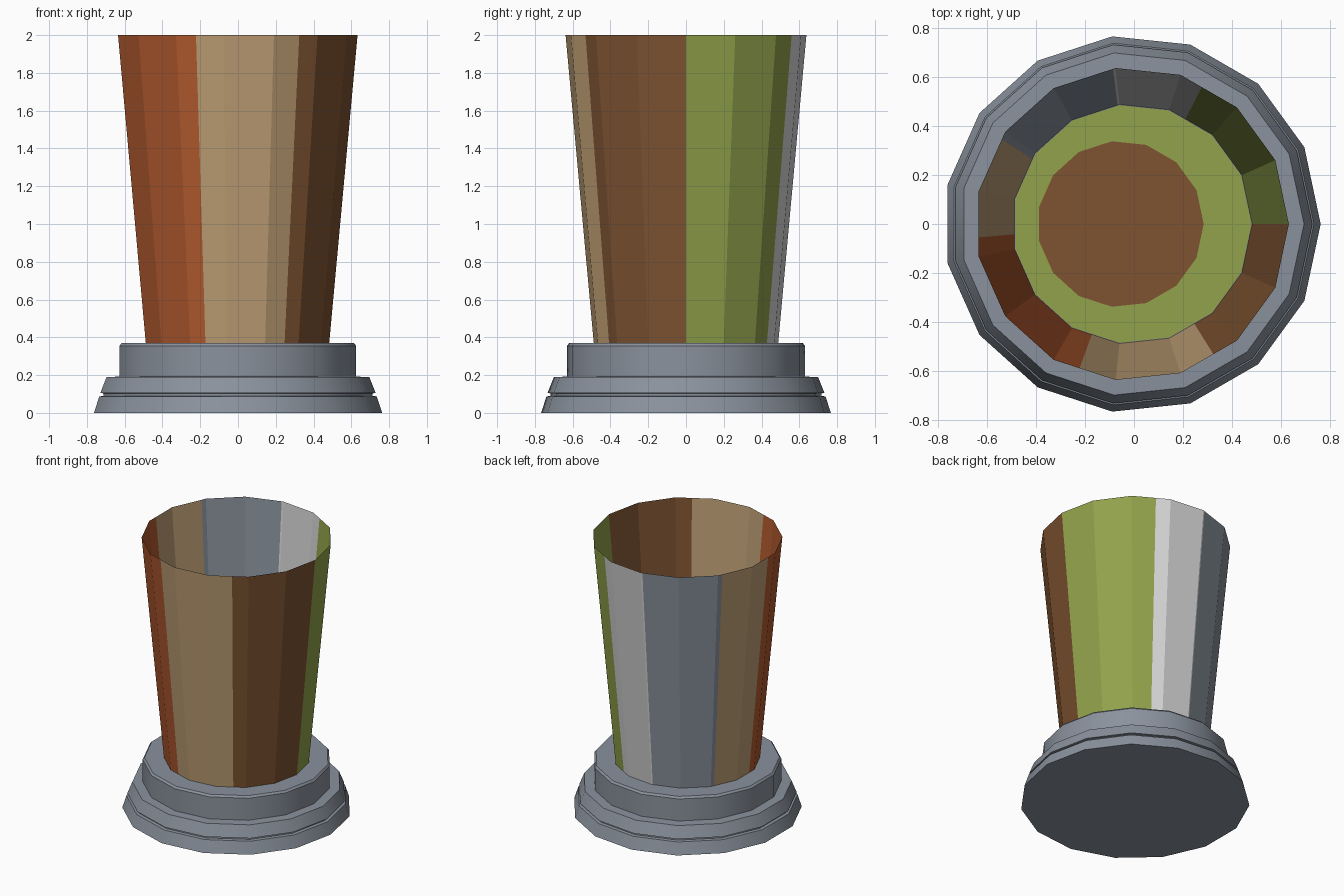
import bpy, bmesh, math

if "Cube" in bpy.data.objects:
    bpy.data.objects.remove(bpy.data.objects["Cube"])

SIDES = 15
STEP = 360 / SIDES
CX = -0.008  # axis offset that centres the odd-sided shape


def material(name, hexcode):
    m = bpy.data.materials.new(name)
    rgb = [int(hexcode[i:i + 2], 16) / 255 for i in (0, 2, 4)]
    lin = [c / 12.92 if c <= 0.04045 else ((c + 0.055) / 1.055) ** 2.4 for c in rgb]
    m.diffuse_color = (*lin, 1)
    m.use_nodes = True
    m.node_tree.nodes["Principled BSDF"].inputs["Base Color"].default_value = m.diffuse_color
    return m


SLATE = material("slate_grey", "8A929D")
GREEN = material("olive_green", "92A24B")
BROWN = material("brown", "7E5331")
TAN = material("tan", "BD9E74")
ORANGE = material("rust_orange", "B0592E")
SILVER = material("light_grey", "D6D6D6")


def ring(bm, r, z, angles, cx=CX):
    """Ring of points lying on the sides of a 15-gon."""
    verts = []
    for a in angles:
        off = math.radians(a % STEP - STEP / 2)
        d = r * math.cos(math.radians(STEP / 2)) / math.cos(off)
        t = math.radians(a)
        verts.append(bm.verts.new((cx + d * math.cos(t), d * math.sin(t), z)))
    return verts


def bridge(bm, low, high):
    n = len(low)
    return [bm.faces.new((low[i], low[(i + 1) % n], high[(i + 1) % n], high[i]))
            for i in range(n)]


def finish(bm, name, mats):
    me = bpy.data.meshes.new(name)
    bm.to_mesh(me)
    bm.free()
    for m in mats:
        me.materials.append(m)
    ob = bpy.data.objects.new(name, me)
    bpy.context.collection.objects.link(ob)
    return ob


corners = [i * STEP for i in range(SIDES)]

# Stepped base with a narrow groove
profile = [(0.771, 0), (0.743, 0.087), (0.72, 0.09), (0.72, 0.103), (0.737, 0.106),
           (0.703, 0.19), (0.634, 0.192), (0.634, 0.355), (0.622, 0.369), (0.484, 0.369)]
bm = bmesh.new()
rings = [ring(bm, r, z, corners) for r, z in profile]
for a, b in zip(rings, rings[1:]):
    bridge(bm, a, b)
bm.faces.new(list(reversed(rings[0])))
base = finish(bm, "base", [SLATE])
bpy.context.view_layer.objects.active = base
base.select_set(True)
bpy.ops.object.shade_smooth_by_angle(angle=math.radians(28))

# Open flared cup, coloured in panels: (end angle, material index)
panels = [(63, 0), (97, 1), (147, 2), (185, 3), (250, 4), (302, 3), (360, 5)]
bm = bmesh.new()
angles = sorted(set(corners + [float(end) for end, _ in panels[:-1]]))
faces = bridge(bm, ring(bm, 0.490, 0.36, angles), ring(bm, 0.641, 2.0, angles))
for i, f in enumerate(faces):
    f.material_index = next(m for end, m in panels if angles[i] < end)
finish(bm, "cup_wall", [GREEN, SILVER, SLATE, TAN, ORANGE, BROWN])

# Cup floor with an inset round patch
bm = bmesh.new()
outer = ring(bm, 0.488, 0.371, corners)
inner = ring(bm, 0.340, 0.371, corners, cx=-0.055)
bridge(bm, outer, inner)
bm.faces.new(inner).material_index = 1
finish(bm, "cup_floor", [GREEN, BROWN])
